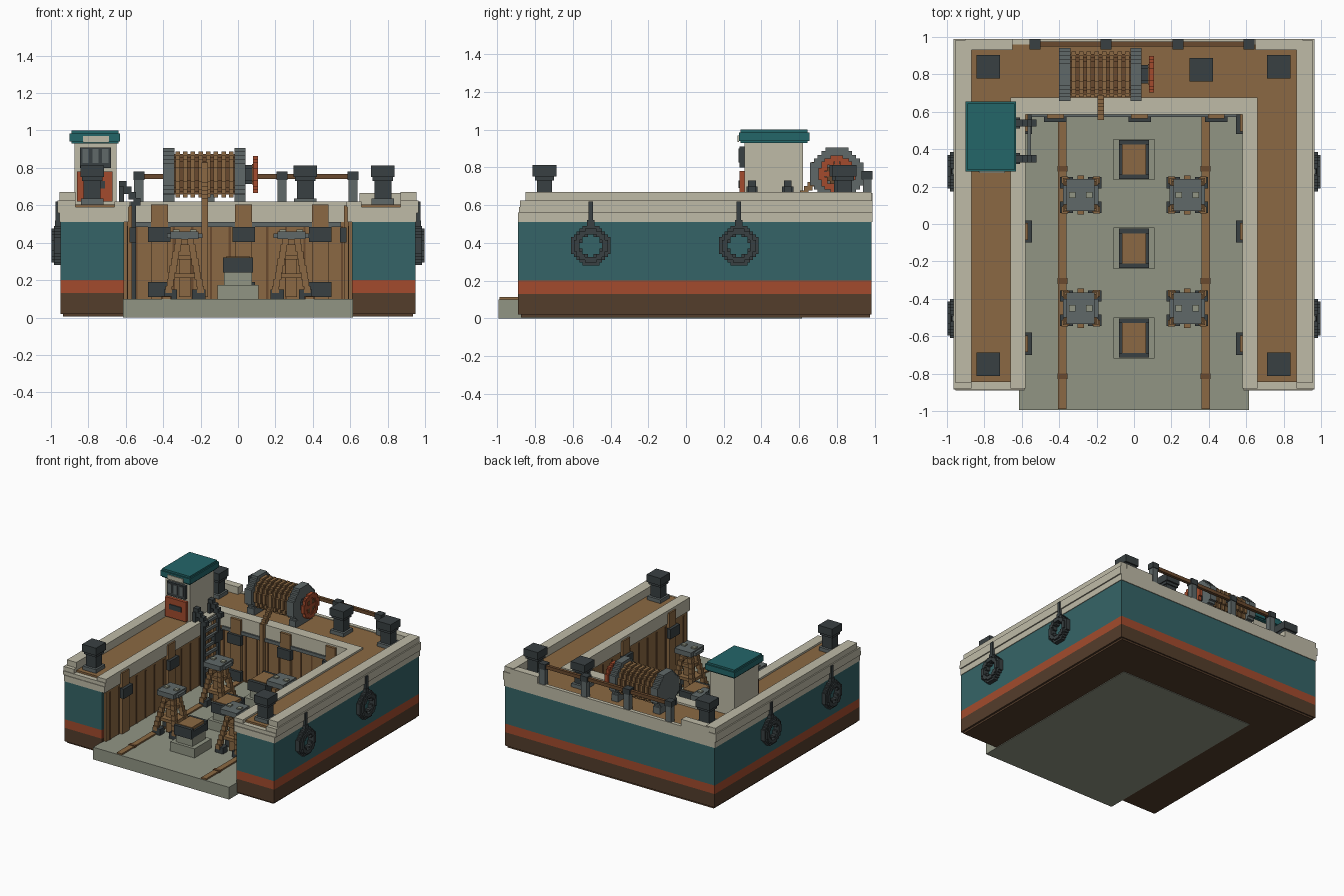
import bpy, bmesh, math

if "Cube" in bpy.data.objects:
    bpy.data.objects.remove(bpy.data.objects["Cube"], do_unlink=True)


def material(name, r, g, b):
    lin = [((c / 255 + 0.055) / 1.055) ** 2.4 for c in (r, g, b)] + [1.0]
    m = bpy.data.materials.new(name)
    m.use_nodes = True
    m.diffuse_color = lin
    m.node_tree.nodes["Principled BSDF"].inputs["Base Color"].default_value = lin
    return m


CREAM = material("cream paint", 191, 187, 167)
TEAL = material("teal paint", 53, 100, 103)
ROOF = material("roof teal", 35, 102, 105)
RED = material("red paint", 163, 75, 45)
HULL = material("hull brown", 84, 61, 43)
WOOD = material("timber", 139, 105, 67)
BARK = material("dark timber", 106, 74, 46)
DARK = material("black rubber", 57, 64, 66)
STEEL = material("grey steel", 96, 105, 105)
STONE = material("grey concrete", 145, 149, 132)


def finish(name, mat, bm):
    bmesh.ops.recalc_face_normals(bm, faces=bm.faces)
    me = bpy.data.meshes.new(name)
    bm.to_mesh(me)
    bm.free()
    me.materials.append(mat)
    ob = bpy.data.objects.new(name, me)
    bpy.context.collection.objects.link(ob)
    return ob


def boxes(name, mat, specs):
    """One object from boxes given as (x0, x1, y0, y1, z0, z1)."""
    bm = bmesh.new()
    for x0, x1, y0, y1, z0, z1 in specs:
        vs = bmesh.ops.create_cube(bm, size=1)["verts"]
        for v in vs:
            v.co = ((x0 + x1) / 2 + v.co.x * (x1 - x0),
                    (y0 + y1) / 2 + v.co.y * (y1 - y0),
                    (z0 + z1) / 2 + v.co.z * (z1 - z0))
    return finish(name, mat, bm)


def both(specs):
    """Specs plus their copies mirrored in x."""
    return specs + [(-b, -a, *rest) for a, b, *rest in specs]


def around(x, y, z, specs):
    return [(a + x, b + x, c + y, d + y, e + z, f + z) for a, b, c, d, e, f in specs]


def u_band(name, mat, xo, y0, y1, xi, yi, z0, z1):
    """U-shaped slab open to the front."""
    pts = [(-xo, y0), (-xi, y0), (-xi, yi), (xi, yi), (xi, y0), (xo, y0), (xo, y1), (-xo, y1)]
    bm = bmesh.new()
    f = bm.faces.new([bm.verts.new((x, y, z0)) for x, y in pts])
    top = bmesh.ops.extrude_face_region(bm, geom=[f])["geom"]
    bmesh.ops.translate(bm, vec=(0, 0, z1 - z0),
                        verts=[g for g in top if isinstance(g, bmesh.types.BMVert)])
    return finish(name, mat, bm)


def stepped_disc(x0, x1, y, z, r, hole=0.0, rows=12):
    """Blocky disc or ring around the x axis, as rows of boxes."""
    s, out = 2 * r / rows, []
    for i in range(rows):
        h = -r + (i + 0.5) * s
        w = max(s, round(math.sqrt(r * r - h * h) / s) * s)
        g = round(math.sqrt(hole * hole - h * h) / s) * s if abs(h) < hole else 0
        for a, b in ([(-w, -g), (g, w)] if g else [(-w, w)]):
            out.append((x0, x1, y + a, y + b, z + h - s / 2, z + h + s / 2))
    return out


# Hull bands
u_band("hull_bottom", HULL, 0.935, -0.875, 0.975, 0.60, 0.60, 0.005, 0.02)
u_band("hull_lower", HULL, 0.95, -0.89, 0.985, 0.61, 0.61, 0.02, 0.13)
u_band("hull_stripe", RED, 0.95, -0.89, 0.985, 0.61, 0.61, 0.13, 0.20)
u_band("hull_side", TEAL, 0.95, -0.89, 0.985, 0.61, 0.61, 0.20, 0.51)
u_band("gunwale", CREAM, 0.955, -0.89, 0.99, 0.585, 0.585, 0.51, 0.56)
u_band("gunwale_top", CREAM, 0.965, -0.885, 0.99, 0.585, 0.585, 0.56, 0.59)
u_band("deck", WOOD, 0.88, -0.845, 0.965, 0.65, 0.66, 0.59, 0.605)
u_band("inner_coaming", CREAM, 0.66, -0.88, 0.675, 0.58, 0.585, 0.59, 0.62)
boxes("outer_coaming", CREAM, both([
    (0.87, 0.965, -0.88, 0.99, 0.59, 0.625), (0.87, 0.955, -0.85, 0.985, 0.625, 0.67),
    (0.65, 0.90, 0.93, 0.99, 0.59, 0.665)]) + [(-0.65, 0.65, 0.96, 0.99, 0.58, 0.61)])

# Dock floor with rails
boxes("dock_floor", STONE, [(-0.615, 0.615, -0.995, 0.615, 0.0, 0.10)])
boxes("floor_rails", WOOD, both([(0.36, 0.405, -0.99, 0.59, 0.10, 0.112)]))
boxes("rail_joints", BARK, both([(0.355, 0.41, y, y + 0.03, 0.10, 0.116) for y in (-0.83, -0.32, 0.28)]))

# Timber lining of the well
u_band("well_lining", WOOD, 0.612, -0.86, 0.62, 0.592, 0.592, 0.10, 0.51)
boxes("lining_seams", BARK,
      [(x, x + 0.012, 0.587, 0.593, 0.10, 0.49) for x in [-0.55 + 0.1 * i for i in range(12)]]
      + both([(0.587, 0.593, y, y + 0.012, 0.10, 0.49) for y in [-0.82 + 0.116 * i for i in range(12)]]))
boxes("lining_ledge", STEEL, [(-0.55, 0.55, 0.572, 0.60, 0.485, 0.512)])
post_x, post_y = (-0.42, 0.03, 0.44), (-0.64, -0.04, 0.54)
boxes("wall_posts", WOOD,
      [(x - 0.045, x + 0.045, 0.565, 0.60, 0.10, 0.605) for x in post_x]
      + both([(0.568, 0.60, y - 0.045, y + 0.045, 0.10, 0.60) for y in post_y]))
boxes("wall_pads", DARK,
      [(x - 0.06, x + 0.06, 0.545, 0.58, z, z + 0.08) for x in post_x for z in (0.405, 0.11)]
      + both([(0.545, 0.58, y - 0.06, y + 0.06, 0.40, 0.48) for y in post_y]))

# Keel blocks along the centre line
for i, y in enumerate((-0.61, -0.13, 0.345)):
    n = str(i + 1)
    boxes("keel_base_" + n, STONE, around(0, y, 0, [
        (-0.11, 0.11, -0.11, 0.11, 0.10, 0.175), (-0.075, 0.075, -0.085, 0.085, 0.175, 0.25)]))
    boxes("keel_cap_" + n, DARK, around(0, y, 0, [
        (-0.08, 0.08, -0.105, -0.08, 0.24, 0.32), (-0.08, 0.08, 0.08, 0.105, 0.24, 0.32),
        (-0.08, 0.08, -0.08, 0.08, 0.245, 0.30)]))
    boxes("keel_timber_" + n, WOOD, around(0, y, 0, [(-0.065, 0.065, -0.08, 0.08, 0.30, 0.325)]))

# Side trestles: stepped A-frames
frame = []
for i in range(8):
    z, o = 0.13 + i * 0.037, 0.10 - i * 0.0075
    for sx in (-1, 1):
        for sy in (-1, 1):
            cx, cy = sx * (o - 0.015), sy * (o - 0.02)
            frame.append((cx - 0.018, cx + 0.018, cy - 0.018, cy + 0.018, z, z + 0.038))
frame += [(-0.08, 0.08, -0.07, 0.07, 0.21, 0.235), (-0.055, 0.055, -0.05, 0.05, 0.31, 0.335),
          (-0.03, 0.03, -0.03, 0.03, 0.11, 0.42), (-0.018, 0.018, -0.105, 0.105, 0.39, 0.42)]
for i, (x, y) in enumerate([(sx * 0.285, y) for sx in (-1, 1) for y in (-0.45, 0.155)]):
    n = str(i + 1)
    boxes("trestle_frame_" + n, WOOD, around(x, y, 0, frame))
    boxes("trestle_feet_" + n, DARK, around(x, y, 0, [
        (a - 0.035, a + 0.035, b - 0.03, b + 0.03, 0.10, 0.15) for a in (-0.075, 0.075) for b in (-0.065, 0.065)]))
    boxes("trestle_plate_" + n, STEEL, around(x, y, 0, [
        (-0.075, 0.075, -0.085, 0.085, 0.42, 0.46), (-0.095, 0.095, -0.05, 0.05, 0.425, 0.45)]))
    boxes("trestle_bolts_" + n, STONE, around(x, y, 0, [
        (a - 0.017, a + 0.017, -0.017, 0.017, 0.46, 0.47) for a in (-0.045, 0.045)]))

# Mooring bollards
for i, (x, y) in enumerate([(-0.78, -0.75), (0.775, -0.75), (-0.78, 0.84), (0.775, 0.84), (0.36, 0.825)]):
    n = str(i + 1)
    boxes("bollard_plinth_" + n, STEEL, around(x, y, 0.6, [(-0.06, 0.06, -0.06, 0.06, 0, 0.035)]))
    boxes("bollard_" + n, DARK, around(x, y, 0.6, [
        (-0.045, 0.045, -0.04, 0.04, 0.035, 0.155), (-0.055, 0.055, -0.05, 0.05, 0.13, 0.16),
        (-0.063, 0.063, -0.063, 0.063, 0.152, 0.213)]))

# Tyre fenders hung on straps
for side, s in (("left", 1), ("right", -1)):
    for pos, y in (("front", -0.505), ("back", 0.28)):
        ring = stepped_disc(0.948, 0.985, y, 0.385, 0.105, 0.056, 14)
        ring += stepped_disc(0.985, 0.998, y, 0.385, 0.09, 0.06, 12)
        ring += [(0.95, 0.978, y - 0.02, y + 0.02, 0.485, 0.52),
                 (0.95, 0.975, y - 0.013, y + 0.013, 0.50, 0.62)]
        boxes(f"fender_{side}_{pos}", DARK, [(min(a * s, b * s), max(a * s, b * s), *r) for a, b, *r in ring])

# Control cabin
boxes("cabin_walls", CREAM, [(-0.875, -0.65, 0.31, 0.62, 0.60, 0.94)])
boxes("cabin_roof", ROOF, [(-0.90, -0.63, 0.28, 0.655, 0.94, 0.985), (-0.89, -0.64, 0.29, 0.645, 0.93, 1.0)])
boxes("cabin_sign_plate", CREAM, [(-0.83, -0.69, 0.274, 0.282, 0.935, 0.97)])
boxes("cabin_window", DARK, [(-0.845, -0.68, 0.285, 0.315, 0.80, 0.91)])
boxes("window_panes", STEEL, [(x, x + 0.033, 0.278, 0.286, 0.825, 0.90) for x in (-0.832, -0.779, -0.726)])
boxes("control_panel", RED, [(-0.86, -0.67, 0.285, 0.315, 0.62, 0.78)])
boxes("panel_slot", DARK, [(-0.82, -0.71, 0.278, 0.286, 0.69, 0.73)])

# Access ladder with stepped grab rails
rails = []
for y in (0.35, 0.54):
    rails.append((-0.575, -0.545, y - 0.015, y + 0.015, 0.10, 0.62))
    rails += [(-0.635 + i * 0.025, -0.595 + i * 0.025, y - 0.02, y + 0.02,
               0.69 - i * 0.03, 0.73 - i * 0.03) for i in range(4)]
    rails.append((-0.635, -0.61, y - 0.03, y + 0.03, 0.61, 0.70))
boxes("ladder_rails", DARK, rails)
boxes("ladder_rungs", STEEL, [(-0.57, -0.55, 0.35, 0.54, z, z + 0.022) for z in [0.14 + 0.065 * i for i in range(8)]])

# Winch
WY, WZ = 0.80, 0.765
boxes("winch_drum", BARK, stepped_disc(-0.35, 0.0, WY, WZ, 0.108))
boxes("winch_coils", WOOD, [b for i in range(8)
      for b in stepped_disc(-0.335 + i * 0.041, -0.311 + i * 0.041, WY, WZ, 0.122)])
boxes("winch_flanges", STEEL, stepped_disc(-0.40, -0.34, WY, WZ, 0.142, 0, 14)
      + stepped_disc(-0.02, 0.04, WY, WZ, 0.142, 0, 14)
      + [(x, x + 0.06, 0.69, 0.91, 0.60, 0.66) for x in (-0.40, -0.02)])
boxes("winch_axle", DARK, stepped_disc(0.04, 0.08, WY, WZ, 0.05, 0, 6))
boxes("winch_wheel", RED, stepped_disc(0.08, 0.108, WY, WZ, 0.098, 0.06, 12)
      + [(0.085, 0.103, WY - 0.08, WY + 0.08, WZ - 0.013, WZ + 0.013),
         (0.085, 0.103, WY - 0.013, WY + 0.013, WZ - 0.08, WZ + 0.08)])
boxes("winch_wheel_hub", BARK, stepped_disc(0.076, 0.10, WY, WZ, 0.055, 0, 6))
boxes("winch_rope", WOOD, [(-0.195, -0.16, 0.665 - i * 0.02, 0.69 - i * 0.02, 0.70 - i * 0.022, 0.745 - i * 0.022)
      for i in range(5)] + [(-0.195, -0.16, 0.665, 0.69, 0.70, 0.83),
      (-0.195, -0.16, 0.56, 0.60, 0.60, 0.635), (-0.195, -0.16, 0.555, 0.585, 0.11, 0.63)])

# Back railing
rail_x = (-0.53, -0.15, 0.235, 0.615)
boxes("railing_posts", STEEL, [(x - 0.025, x + 0.025, 0.94, 0.985, 0.60, 0.765) for x in rail_x])
boxes("railing_caps", DARK, [(x - 0.03, x + 0.03, 0.932, 0.99, 0.735, 0.78) for x in rail_x])
boxes("railing_bar", BARK, [(-0.53, 0.615, 0.95, 0.975, 0.74, 0.768)])
